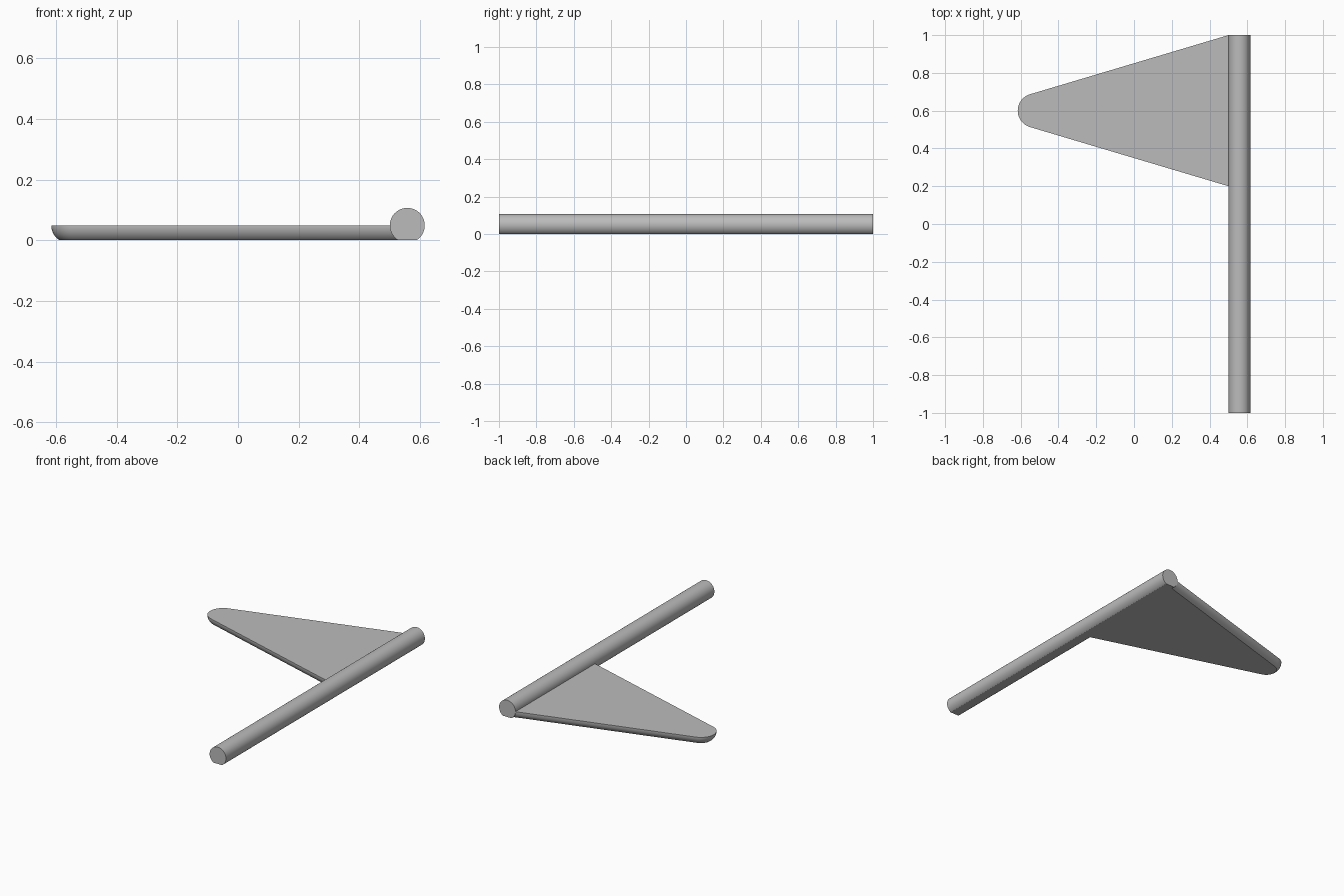
import bpy
import bmesh
from math import sin, cos, tan, pi, radians, sqrt, acos, atan

cube = bpy.data.objects.get("Cube")
if cube:
    bpy.data.objects.remove(cube, do_unlink=True)

GREY = (0.5, 0.5, 0.5, 1)
grey = bpy.data.materials.new("plain_grey")
grey.use_nodes = True
grey.diffuse_color = GREY
grey.node_tree.nodes["Principled BSDF"].inputs["Base Color"].default_value = GREY

R = 0.0575               # rod radius, also the radius of the rounded flag edge
AXIS_X, AXIS_Z = 0.558, 0.049


def loft(name, rings):
    """Skin a list of matching closed rings and cap both ends."""
    bm = bmesh.new()
    loops = [[bm.verts.new(p) for p in ring] for ring in rings]
    n = len(loops[0])
    for a, b in zip(loops, loops[1:]):
        for i in range(n):
            j = (i + 1) % n
            bm.faces.new((a[i], a[j], b[j], b[i]))
    bm.faces.new(loops[0])
    bm.faces.new(loops[-1])
    bmesh.ops.recalc_face_normals(bm, faces=bm.faces)
    mesh = bpy.data.meshes.new(name)
    bm.to_mesh(mesh)
    bm.free()
    mesh.materials.append(grey)
    obj = bpy.data.objects.new(name, mesh)
    bpy.context.collection.objects.link(obj)
    bpy.ops.object.select_all(action='DESELECT')
    obj.select_set(True)
    bpy.context.view_layer.objects.active = obj
    bpy.ops.object.shade_smooth_by_angle(angle=radians(30))
    return obj


# Rod: round bar with its underside cut flat on the ground
half_cut = acos(AXIS_Z / R)
STEPS = 64


def rod_ring(y):
    angles = [half_cut + (2 * pi - 2 * half_cut) * i / STEPS for i in range(STEPS + 1)]
    return [(AXIS_X - R * sin(a), y, AXIS_Z - R * cos(a)) for a in angles]


loft("rod", [rod_ring(-1), rod_ring(1)])

# Flag: tapered plate with a round tip, its lower edge rounding under
TIP_X, TIP_Y, TIP_R = -0.525, 0.6, 0.0905
TAPER = atan(0.298)
ROOT_X = AXIS_X - R * sin(half_cut)


def flag_ring(z):
    radius = TIP_R - R + sqrt(R * R - (AXIS_Z - z) ** 2)
    root = radius / cos(TAPER) + tan(TAPER) * (ROOT_X - TIP_X)
    near = AXIS_X - R
    shoulder = radius / cos(TAPER) + tan(TAPER) * (near - TIP_X)
    ring = [(ROOT_X, min(TIP_Y + root, 0.999), z), (near, TIP_Y + shoulder, z)]
    start, end = pi / 2 + TAPER, 3 * pi / 2 - TAPER
    for i in range(33):
        a = start + (end - start) * i / 32
        ring.append((TIP_X + radius * cos(a), TIP_Y + radius * sin(a), z))
    ring.append((ROOT_X, TIP_Y - root, z))
    return ring


LEVELS = 10
loft("flag", [flag_ring(AXIS_Z * i / LEVELS) for i in range(LEVELS + 1)])
